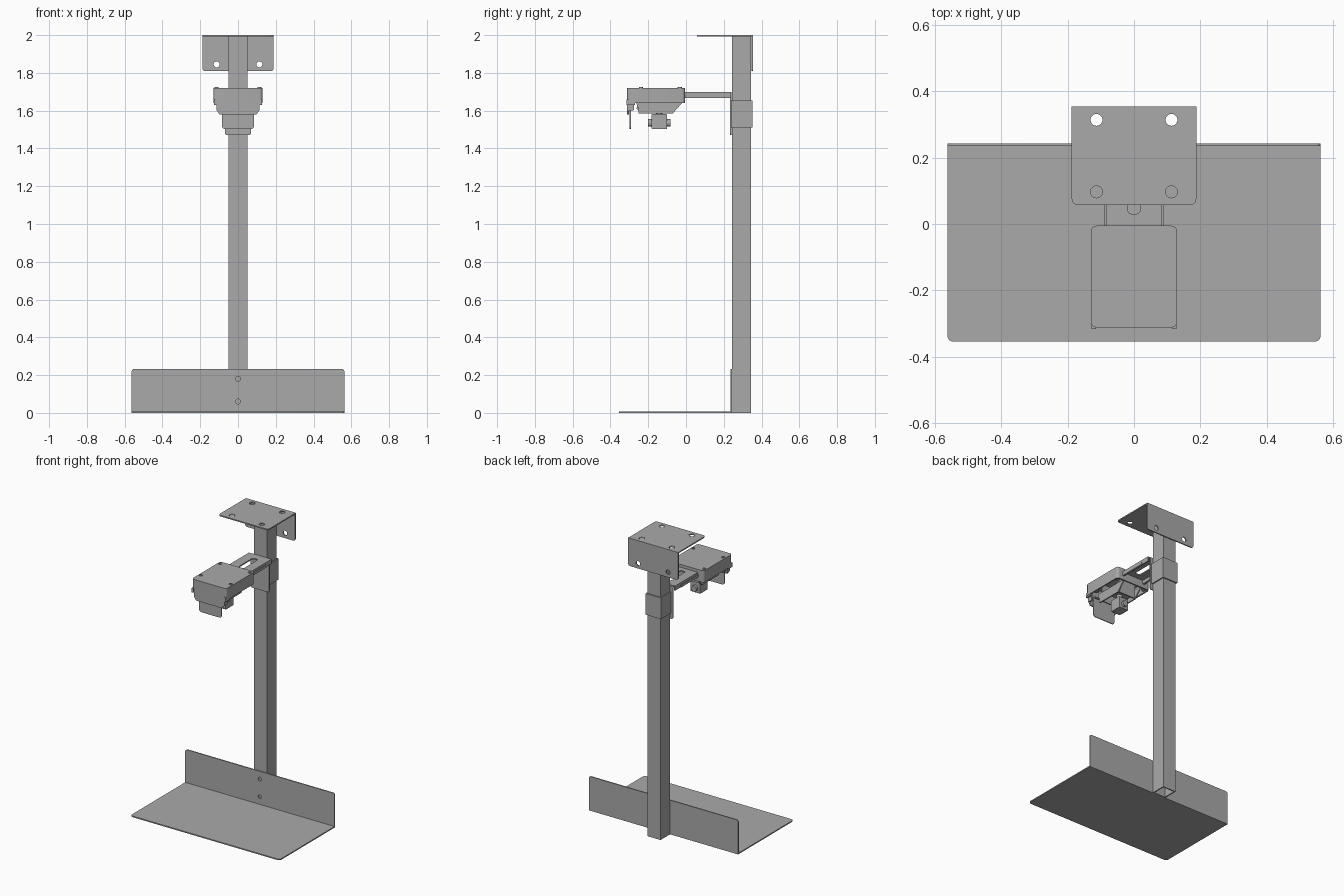
import bpy, bmesh, math
from mathutils import Vector

cube = bpy.data.objects.get("Cube")
if cube:
    bpy.data.objects.remove(cube, do_unlink=True)

grey = bpy.data.materials.new("plain grey")
grey.use_nodes = True
grey.diffuse_color = (0.4, 0.4, 0.4, 1)
grey.node_tree.nodes["Principled BSDF"].inputs["Base Color"].default_value = (0.4, 0.4, 0.4, 1)

# Maps outline coordinates u, v and depth w to space
AXES = {"x": lambda u, v, w: (w, u, v),
        "y": lambda u, v, w: (u, w, v),
        "z": lambda u, v, w: (u, v, w)}


def fillet(points, radii, steps=6):
    """Round each corner of an outline by its own radius."""
    result = []
    for i, point in enumerate(points):
        corner = Vector(point)
        r = radii[i]
        if r == 0:
            result.append(corner)
            continue
        a = corner + (Vector(points[i - 1]) - corner).normalized() * r
        b = corner + (Vector(points[(i + 1) % len(points)]) - corner).normalized() * r
        for k in range(steps + 1):
            t = k / steps
            result.append(a * (1 - t) ** 2 + corner * 2 * t * (1 - t) + b * t * t)
    return result


def rect(u0, u1, v0, v1, low=0, high=0):
    """Rectangle with rounding on its low and high corners."""
    return fillet([(u0, v0), (u1, v0), (u1, v1), (u0, v1)], [low, low, high, high])


def circle(u, v, r, sides=20):
    return [(u + r * math.cos(math.tau * k / sides), v + r * math.sin(math.tau * k / sides))
            for k in range(sides)]


def sheet(name, axis, outline, w0, w1, holes=(), smooth=False):
    """Extrude an outline with holes from w0 to w1 along an axis."""
    bm = bmesh.new()
    edges = []
    for loop in [outline, *holes]:
        verts = [bm.verts.new(AXES[axis](p[0], p[1], w0)) for p in loop]
        edges += [bm.edges.new((verts[i - 1], verts[i])) for i in range(len(verts))]
    if holes:
        bmesh.ops.triangle_fill(bm, edges=edges, use_beauty=True)
    else:
        bm.faces.new(verts)
    out = bmesh.ops.extrude_face_region(bm, geom=bm.faces[:])
    moved = [g for g in out["geom"] if isinstance(g, bmesh.types.BMVert)]
    bmesh.ops.translate(bm, verts=moved, vec=AXES[axis](0, 0, w1 - w0))
    bmesh.ops.recalc_face_normals(bm, faces=bm.faces[:])
    mesh = bpy.data.meshes.new(name)
    bm.to_mesh(mesh)
    bm.free()
    mesh.materials.append(grey)
    obj = bpy.data.objects.new(name, mesh)
    bpy.context.collection.objects.link(obj)
    if smooth:
        bpy.ops.object.select_all(action="DESELECT")
        obj.select_set(True)
        bpy.context.view_layer.objects.active = obj
        bpy.ops.object.shade_smooth_by_angle(angle=math.radians(35))
    return obj


T = 0.008  # sheet metal thickness

# Hollow square post
sheet("post", "z", rect(-0.05, 0.05, 0.243, 0.345), 0, 2 - T,
      [rect(-0.043, 0.043, 0.25, 0.338)])

# Folded base tray with two bolt holes
sheet("base_plate", "z", rect(-0.563, 0.563, -0.355, 0.243, 0.022), 0, T, smooth=True)
sheet("base_upright", "y", rect(-0.563, 0.563, T, 0.233, 0, 0.018), 0.235, 0.243,
      [circle(0, 0.06, 0.013), circle(0, 0.18, 0.013)], smooth=True)

# Folded top bracket with mounting holes
sheet("top_plate", "z", rect(-0.188, 0.188, 0.057, 0.354, 0.022), 2 - T, 2,
      [circle(x, y, 0.018) for x in (-0.113, 0.113) for y in (0.097, 0.314)], smooth=True)
sheet("top_flange", "y", rect(-0.188, 0.188, 1.81, 2 - T, 0.015), 0.346, 0.354,
      [circle(x, 1.845, 0.016) for x in (-0.113, 0.113)], smooth=True)

# Clamp around the post with its front plate
sheet("clamp_collar", "z", rect(-0.058, 0.058, 0.236, 0.353), 1.51, 1.655,
      [rect(-0.05, 0.05, 0.243, 0.345)])
sheet("clamp_plate", "y", rect(-0.07, 0.07, 1.47, 1.692, 0.015), 0.234, 0.242, smooth=True)

# Slotted arm with folded side rails
sheet("arm_plate", "z", rect(-0.075, 0.075, -0.01, 0.24), 1.692, 1.7,
      [rect(-0.02, 0.02, 0.03, 0.19, 0.018, 0.018)])
for side, s in (("left", 1), ("right", -1)):
    sheet(side + "_arm_rail", "x", rect(-0.01, 0.238, 1.668, 1.7), s * 0.075, s * 0.085)
    sheet(side + "_arm_guide", "x", rect(-0.01, 0.18, 1.668, 1.685), s * 0.085, s * 0.089)

# Head shell, open below
sheet("head_lid", "z", rect(-0.13, 0.13, -0.312, -0.005, 0.02, 0.02), 1.71, 1.72, smooth=True)
sheet("head_wall", "z", rect(-0.13, 0.13, -0.312, -0.005, 0.02, 0.02), 1.64, 1.71,
      [rect(-0.12, 0.12, -0.302, -0.015, 0.015, 0.015)], smooth=True)
for x in (-0.113, 0.113):
    for y in (-0.033, -0.239):
        sheet("head_screw", "z", circle(x, y, 0.011), 1.72, 1.724, [circle(x, y, 0.005)])

# Front skirt, side clips and hanging visor
skirt = [(-0.098, 1.58), (0.098, 1.58), (0.115, 1.605), (0.115, 1.66), (-0.115, 1.66), (-0.115, 1.605)]
sheet("head_skirt", "y", skirt, -0.312, -0.302)
sheet("visor", "y", rect(-0.085, 0.085, 1.503, 1.64, 0.02), -0.298, -0.292, smooth=True)
for side, s in (("left", 1), ("right", -1)):
    sheet(side + "_skirt_return", "x", rect(-0.312, -0.275, 1.6, 1.66, 0.008), s * 0.107, s * 0.115)
    sheet(side + "_clip", "x", rect(-0.316, -0.27, 1.63, 1.66), s * 0.115, s * 0.128)
    sheet(side + "_clip_pin", "x", circle(-0.255, 1.613, 0.007, 10), s * 0.06, s * 0.11)
    # Inner ribs with sloped ends
    rib = [(-0.265, 1.65), (-0.25, 1.585), (-0.07, 1.585), (-0.012, 1.65)]
    sheet(side + "_rib", "x", rib, s * 0.065, s * 0.073)
    for y in (-0.033, -0.239):
        sheet(side + "_screw_boss", "z", circle(s * 0.105, y, 0.014, 12), 1.645, 1.712)

# Cross pieces between the ribs
for y in (-0.235, -0.08):
    sheet("rib_bridge", "y", rect(-0.07, 0.07, 1.59, 1.71), y, y + T)
sheet("swivel_base", "z", rect(-0.07, 0.07, -0.18, -0.105), 1.615, 1.625)

# Swivel block with side knobs
sheet("swivel_neck", "z", circle(0, -0.142, 0.018, 16), 1.57, 1.62, smooth=True)
sheet("swivel_block", "x", rect(-0.183, -0.1, 1.503, 1.582, 0.006, 0.006), -0.035, 0.035)
for y0, y1 in ((-0.2, -0.183), (-0.1, -0.083)):
    sheet("swivel_knob", "y", circle(0, 1.535, 0.02, 12), y0, y1)
